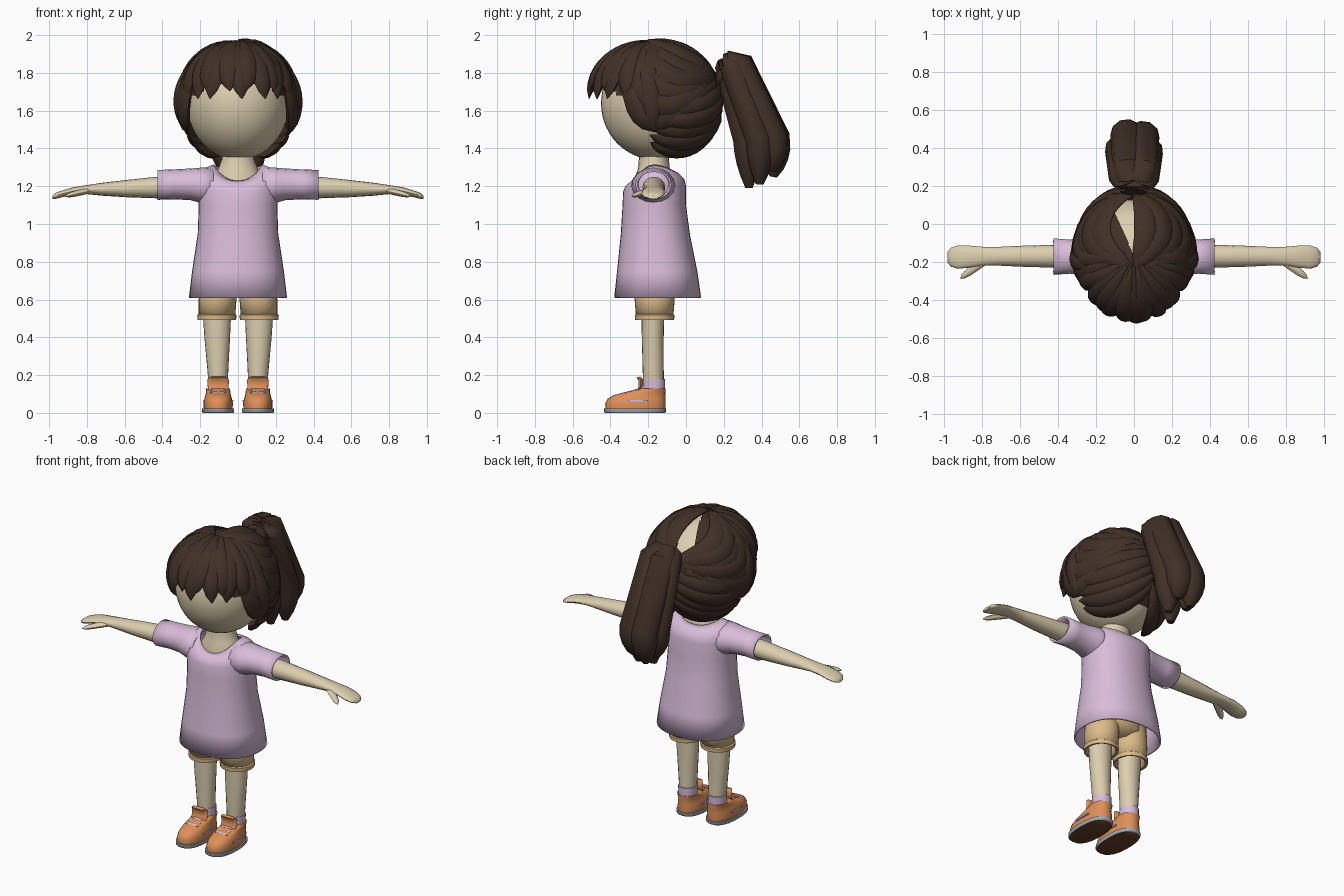
import bpy, bmesh
from math import sin, cos, pi, radians
from mathutils import Vector, Matrix

if "Cube" in bpy.data.objects:
    bpy.data.objects.remove(bpy.data.objects["Cube"])


def material(name, *rgb):
    m = bpy.data.materials.new(name)
    m.use_nodes = True
    m.diffuse_color = (*rgb, 1)
    m.node_tree.nodes["Principled BSDF"].inputs["Base Color"].default_value = (*rgb, 1)
    return m


SKIN = material("skin", .72, .62, .43)
HAIR = material("dark brown hair", .052, .030, .020)
LILAC = material("lilac cloth", .70, .51, .70)
TAN = material("tan cloth", .72, .50, .25)
ORANGE = material("orange leather", .73, .28, .10)
GREY = material("grey rubber", .36, .39, .42)
BROWN = material("brown sole", .15, .058, .024)
made = []


def finish(name, bm, *mats, angle=50, thickness=0):
    bmesh.ops.recalc_face_normals(bm, faces=bm.faces)
    me = bpy.data.meshes.new(name)
    bm.to_mesh(me)
    bm.free()
    ob = bpy.data.objects.new(name, me)
    bpy.context.collection.objects.link(ob)
    for m in mats:
        me.materials.append(m)
    bpy.ops.object.select_all(action='DESELECT')
    ob.select_set(True)
    bpy.context.view_layer.objects.active = ob
    bpy.ops.object.shade_smooth_by_angle(angle=radians(angle))
    if thickness:
        mod = ob.modifiers.new("cloth thickness", 'SOLIDIFY')
        mod.thickness = thickness
    return ob


def loft(bm, rings, caps=True):
    """Skin a list of point rings; returns nothing, adds to bm."""
    vs = [[bm.verts.new(p) for p in r] for r in rings]
    n = len(vs[0])
    for a, b in zip(vs, vs[1:]):
        for i in range(n):
            j = (i + 1) % n
            bm.faces.new((a[i], a[j], b[j], b[i]))
    if caps:
        bm.faces.new(vs[0])
        bm.faces.new(vs[-1])


def oval(c, u, v, n=20, e=1.0):
    """Ring round c spanned by half-axes u and v; e < 1 is boxier."""
    def f(t):
        return abs(t) ** e * (1 if t > 0 else -1)
    return [Vector(c) + Vector(u) * f(cos(2 * pi * i / n)) + Vector(v) * f(sin(2 * pi * i / n))
            for i in range(n)]


def stack(name, rows, mat, n=20, e=1.0, caps=True, **kw):
    """Upright loft; each row is z, x, y, half-width, half-depth."""
    bm = bmesh.new()
    loft(bm, [oval((x, y, z), (rx, 0, 0), (0, ry, 0), n, e) for z, x, y, rx, ry in rows], caps)
    return finish(name, bm, mat, **kw)


def sweep(bm, pts, w, t, centre, profile, n=8):
    """Flattened tapering tube along pts, its flat side facing away from centre."""
    rings = []
    for i, p in enumerate(pts):
        tan = (pts[min(i + 1, len(pts) - 1)] - pts[max(i - 1, 0)]).normalized()
        side = tan.cross(p - centre).normalized()
        out = side.cross(tan)
        k = max(profile(i / (len(pts) - 1)), .06)
        rings.append(oval(p, side * w * k, out * t * k, n))
    loft(bm, rings)


def bezier(a, b, c, steps):
    """Curve through a, b and c, with b at the middle."""
    k = 2 * b - (a + c) / 2
    return [a * (1 - t) ** 2 + k * 2 * t * (1 - t) + c * t * t
            for t in (i / steps for i in range(steps + 1))]


def ellipsoid(bm, c, r, u=40, v=28):
    mat = Matrix.Translation(c) @ Matrix.Diagonal((*r, 1))
    bmesh.ops.create_uvsphere(bm, u_segments=u, v_segments=v, radius=1, matrix=mat)


# Head and neck
HEAD = Vector((0, -.16, 1.64))
bm = bmesh.new()
ellipsoid(bm, HEAD, (.27, .29, .30))
finish("head", bm, SKIN)
stack("neck", [(1.12, 0, -.17, .15, .10), (1.235, 0, -.17, .135, .105), (1.29, 0, -.17, .105, .085),
               (1.34, 0, -.17, .088, .08), (1.44, 0, -.16, .09, .08)], SKIN)

# Scalp cap, open over the face and along the parting
SHELL = Vector((.30, .345, .325))
bm = bmesh.new()
ellipsoid(bm, HEAD, SHELL * .97, 64, 48)
gone = []
for f in bm.faces:
    x, y, z = f.calc_center_median()
    hairline = 1.42 if y > -.12 else 1.57 - (y + .12) * .5
    parting = y > -.17 and z > 1.7 and -.45 * (y + .17) < x < .01
    if z < hairline or parting:
        gone.append(f)
bmesh.ops.delete(bm, geom=gone, context='FACES')
finish("scalp_hair", bm, HAIR)


def heading(az, el):
    a, e = radians(az), radians(el)
    return Vector((cos(e) * sin(a), -cos(e) * cos(a), sin(e)))


def head_lock(bm, a, b, c, w, t, lift, profile):
    pts = []
    for d in bezier(a, b, c, 12):
        d = d.normalized()
        pts.append(HEAD + Vector(p * q for p, q in zip(d, SHELL)) * lift)
    sweep(bm, pts, w, t, HEAD, profile)


def leaf(u):
    return sin(pi * u) ** .55 if 0 < u < 1 else 0


def fringe_shape(u):
    return leaf(u ** 1.5)


# Fringe locks fanning out from the crown
bm = bmesh.new()
for i in range(17):
    az = -96 + 12 * i
    drop = max(0, abs(az) - 50)
    tip = 7 - drop * .55 + (4 if i % 2 else -3)
    head_lock(bm, heading(az, 80), heading(az, 44), heading(az + (4 if i % 3 else -5), tip),
              .058, .03, 1.0 + .03 * cos(radians(az)) + .012 * (i % 2), fringe_shape)
finish("fringe", bm, HAIR)

# Side locks sweeping from the crown back to the ponytail
CROWN, KNOT = heading(0, 78), heading(180, 24)
middle, axis = (CROWN + KNOT).normalized(), (KNOT - CROWN).normalized()
for side, name, first in ((1, "left_side_hair", 13), (-1, "right_side_hair", 37)):
    bm = bmesh.new()
    for i in range(7):
        turn = first + (106 - first) * i / 6
        mid = Matrix.Rotation(radians(turn), 3, axis) @ middle
        if mid.x * side < 0:
            mid.x = -mid.x
        head_lock(bm, CROWN, mid, KNOT, .068, .03, 1 + .015 * (i % 2), leaf)
    # Locks drawn up from the nape
    for i in range(5):
        head_lock(bm, heading(side * 84, -4 - 9 * i), heading(side * 132, -2 - 12 * i),
                  heading(side * 182, 18 - 9 * i), .058, .03, 1 + .015 * (i % 2), leaf)
    finish(name, bm, HAIR)

# Loose strands by the ears
bm = bmesh.new()
for side, low in ((-1, -20), (1, -26)):
    head_lock(bm, heading(side * 70, 45), heading(side * 84, 14), heading(side * 88, low),
              .05, .025, 1.06, fringe_shape)
finish("ear_strands", bm, HAIR)


# Ponytail of fat overlapping locks
def tail_shape(u):
    return min(1, .35 + 2.2 * u) * (1 - max(0, u - .55) ** 2 * 3.6)


bm = bmesh.new()
for x, y, low in ((-.07, .01, 1.27), (.07, .0, 1.21), (0, -.07, 1.19), (-.04, .09, 1.25), (.05, .08, 1.28)):
    ctrl = [Vector(p) for p in ((x * .3, .17, 1.81), (x * .8, .27 + y * .5, 1.83 + y * .2),
                                (x, .36 + y, 1.70), (x, .39 + y, 1.45), (x * .9, .39 + y * .8, low))]
    path = []
    for k in range(3):
        path += bezier(ctrl[k], ctrl[k + 1], ctrl[k + 2], 8)[(0 if k == 0 else 4):(8 if k == 2 else 4)]
    path.append(ctrl[-1])
    sweep(bm, path, .085, .075, Vector((0, .3, 1.5)) - Vector((x, y, 0)) * 3 - Vector((0, 1, 0)),
          tail_shape, 10)
finish("ponytail", bm, HAIR)
bpy.ops.mesh.primitive_torus_add(location=(0, .19, 1.80), rotation=(radians(75), 0, 0), major_segments=16,
                                 minor_segments=8, major_radius=.055, minor_radius=.025)
tie = bpy.context.object
tie.name = "ponytail_wrap"
tie.data.materials.append(HAIR)
bpy.ops.object.shade_smooth()

# Shirt body: z, half-width, front y, back y, front dip, back dip
bm = bmesh.new()
rings = []
for z, rx, yf, yb, df, db in ((.61, .26, -.38, .08, 0, 0), (.75, .243, -.365, .06, 0, 0),
                              (.95, .213, -.345, .02, 0, 0), (1.1, .208, -.336, 0, 0, 0),
                              (1.2, .215, -.333, 0, .03, 0), (1.26, .21, -.322, -.01, .06, .02),
                              (1.295, .18, -.295, -.04, .075, .025), (1.315, .13, -.272, -.07, .085, .03)):
    ring = oval((0, (yf + yb) / 2, z), (rx, 0, 0), (0, (yb - yf) / 2, 0), 36, .9)
    for p in ring:
        s = (p.y - (yf + yb) / 2) / ((yb - yf) / 2)
        p.z -= s * s * (df if s < 0 else db)
    rings.append(ring)
loft(bm, rings, caps=False)
finish("shirt", bm, LILAC, thickness=.012)

# Hips of the shorts
stack("shorts_hips", [(.62, 0, -.165, .07, .07), (.66, 0, -.165, .19, .12), (.8, 0, -.165, .18, .13)], TAN)

for s, side in ((1, "left"), (-1, "right")):
    # Sleeve
    bm = bmesh.new()
    loft(bm, [oval((s * x, -.172, z), (0, ry, 0), (0, 0, rz), 16) for x, z, ry, rz in
              ((.13, 1.20, .12, .10), (.2, 1.205, .11, .093), (.25, 1.21, .095, .084),
               (.34, 1.21, .09, .079), (.425, 1.207, .096, .079))], caps=False)
    finish(side + "_sleeve", bm, LILAC, thickness=.01)

    # Arm with mitten hand and thumb
    bm = bmesh.new()
    loft(bm, [oval((s * x, y, z), (0, ry, 0), (0, 0, rz), 16) for x, y, z, ry, rz in
              ((.2, -.17, 1.195, .06, .055), (.43, -.17, 1.193, .06, .057), (.6, -.17, 1.187, .055, .045),
               (.72, -.17, 1.184, .049, .034), (.8, -.17, 1.182, .05, .024), (.87, -.172, 1.175, .058, .02),
               (.93, -.175, 1.16, .061, .018), (.965, -.175, 1.149, .05, .016), (.983, -.175, 1.141, .028, .009))])
    thumb = bezier(Vector((s * .78, -.19, 1.178)), Vector((s * .85, -.238, 1.163)),
                   Vector((s * .915, -.288, 1.146)), 8)
    sweep(bm, thumb, .022, .016, Vector((s * .85, -.2, 0)), lambda u: (1 - u ** 4) ** .5)
    finish(side + "_arm", bm, SKIN)

    # Leg, shorts leg with rolled cuff, sock
    stack(side + "_leg", [(.14, s * .105, -.172, .05, .055), (.25, s * .107, -.174, .057, .056),
                          (.4, s * .11, -.176, .068, .058), (.58, s * .112, -.175, .078, .062)], SKIN)
    stack(side + "_shorts_leg", [(.5, s * .112, -.166, .096, .098), (.6, s * .108, -.166, .1, .106),
                                 (.72, s * .1, -.166, .1, .11)], TAN, caps=False, thickness=.012)
    stack(side + "_cuff", [(.495, s * .112, -.166, .09, .092), (.493, s * .112, -.166, .102, .103),
                           (.518, s * .112, -.166, .104, .105), (.525, s * .112, -.166, .094, .096)],
          TAN, caps=False)
    stack(side + "_sock", [(.08, s * .105, -.17, .054, .058), (.18, s * .105, -.17, .056, .06),
                           (.181, s * .105, -.17, .048, .052)], LILAC)

    # Shoe upper
    cx = s * .105
    stack(side + "_shoe", [(.02, cx, -.268, .076, .158), (.05, cx, -.268, .078, .16),
                           (.075, cx, -.262, .073, .153), (.095, cx, -.245, .067, .136),
                           (.115, cx, -.205, .064, .097), (.13, cx, -.178, .063, .069)],
          ORANGE, n=24, e=.85, angle=60)
    # Tongue
    bm = bmesh.new()
    loft(bm, [oval((cx, y, z), (w, 0, 0), (0, .011, .003), 12, .7) for y, z, w in
              ((-.265, .10, .05), (-.24, .14, .055), (-.24, .175, .058), (-.252, .19, .045))])
    finish(side + "_tongue", bm, ORANGE)
    # Rubber sole with a brown underside
    bm = bmesh.new()
    loft(bm, [oval((cx, -.27, z), (r, 0, 0), (0, r * 2 - .005, 0), 24, .82) for z, r in
              ((0, .082), (.006, .085), (.024, .085))])
    for f in bm.faces:
        if f.calc_center_median().z < .001:
            f.material_index = 1
    finish(side + "_sole", bm, GREY, BROWN)
    # Laces and side stripes
    bm = bmesh.new()
    for y, z, w in ((-.262, .122, .036), (-.29, .112, .04), (-.32, .106, .042)):
        m = Matrix.Translation((cx, y, z)) @ Matrix.Rotation(radians(22), 4, 'X') @ Matrix.Diagonal(
            (w * 2, .011, .009, 1))
        bmesh.ops.create_cube(bm, size=1, matrix=m)
    for k in (-1, 1):
        m = Matrix.Translation((cx + k * .0765, -.255, .064)) @ Matrix.Diagonal((.008, .11, .009, 1))
        bmesh.ops.create_cube(bm, size=1, matrix=m)
    finish(side + "_laces_and_stripes", bm, LILAC)
